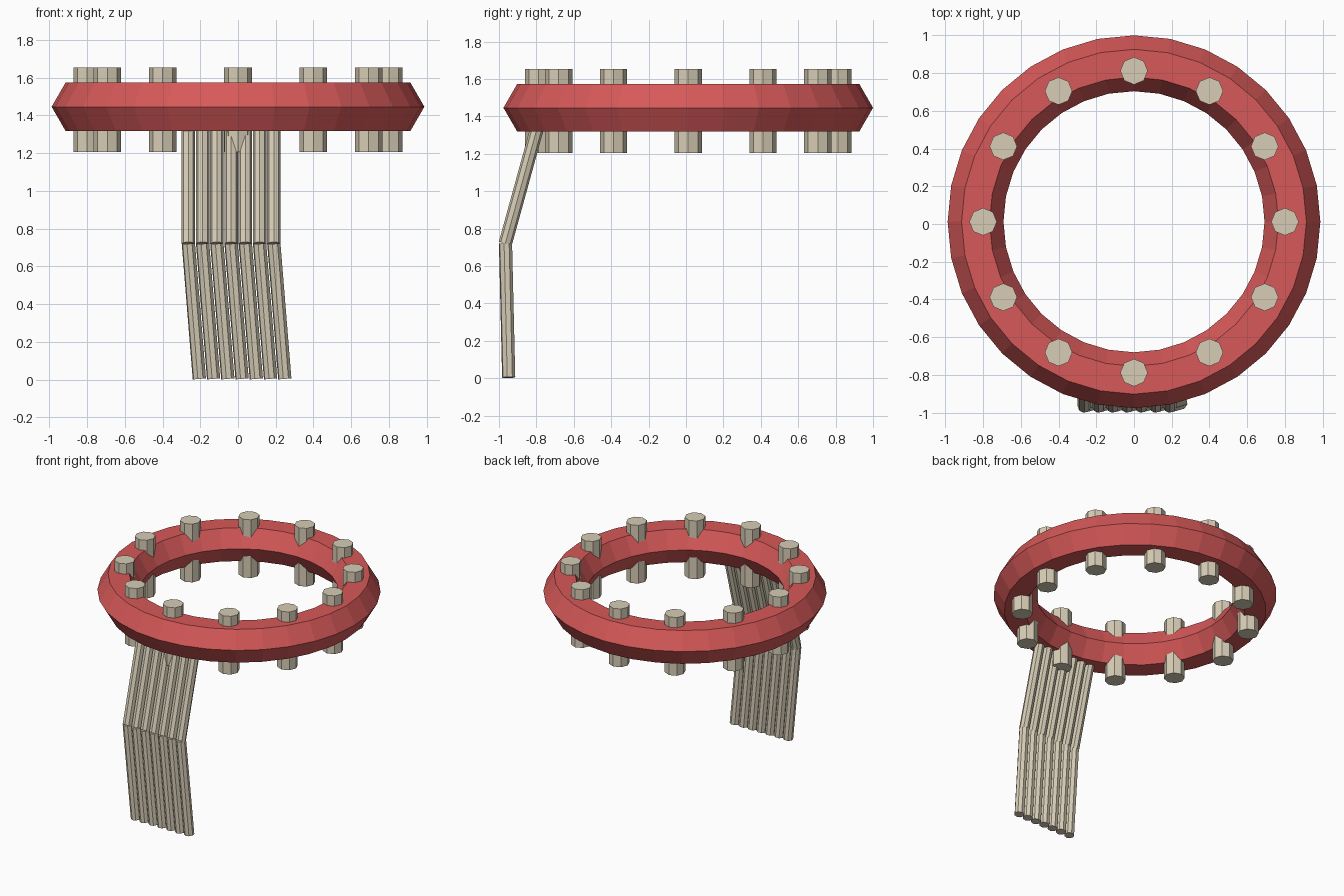
import bpy, math
from mathutils import Vector

if "Cube" in bpy.data.objects:
    bpy.data.objects.remove(bpy.data.objects["Cube"])

CY = 0.012  # ring centre in y


def material(name, rgb):
    m = bpy.data.materials.new(name)
    m.diffuse_color = (*rgb, 1)
    m.use_nodes = True
    m.node_tree.nodes["Principled BSDF"].inputs["Base Color"].default_value = m.diffuse_color
    return m


red = material("red", (0.68, 0.1, 0.1))
cream = material("cream", (0.68, 0.61, 0.47))


def rod(name, a, b, radius, spin=0.0):
    # eight-sided rod running from a to b
    a, b = Vector(a), Vector(b)
    d = b - a
    bpy.ops.mesh.primitive_cylinder_add(vertices=8, radius=radius, depth=d.length,
                                        location=(a + b) / 2)
    o = bpy.context.object
    o.name = name
    if abs(d.x) + abs(d.y) < 1e-6:
        o.rotation_euler = (0, 0, spin)
    else:
        # tilt without twisting
        o.rotation_euler = Vector((0, 0, 1)).rotation_difference(d).to_euler()
    o.data.materials.append(cream)
    return o


# Faceted ring with a hexagonal cross-section
bpy.ops.mesh.primitive_torus_add(major_segments=32, minor_segments=6,
                                 major_radius=0.84, minor_radius=0.148,
                                 location=(0, CY, 1.446))
ring = bpy.context.object
ring.name = "ring"
ring.data.materials.append(red)
for p in ring.data.polygons:
    p.use_smooth = False

# Pegs through the ring
for i in range(12):
    t = math.tau * i / 12
    x, y = 0.8 * math.cos(t), CY + 0.8 * math.sin(t)
    rod(f"peg_{i + 1}", (x, y, 1.205), (x, y, 1.653), 0.073)

# Hanging fringe: bent strands, each of an upper and a lower rod
for i in range(7):
    x = -0.263 + 0.0755 * i
    rod(f"upper_strand_{i + 1}", (x, -0.776, 1.41), (x, -0.966, 0.72), 0.036)
    rod(f"lower_strand_{i + 1}", (x, -0.965, 0.72), (x + 0.058, -0.948, 0.004), 0.036)
